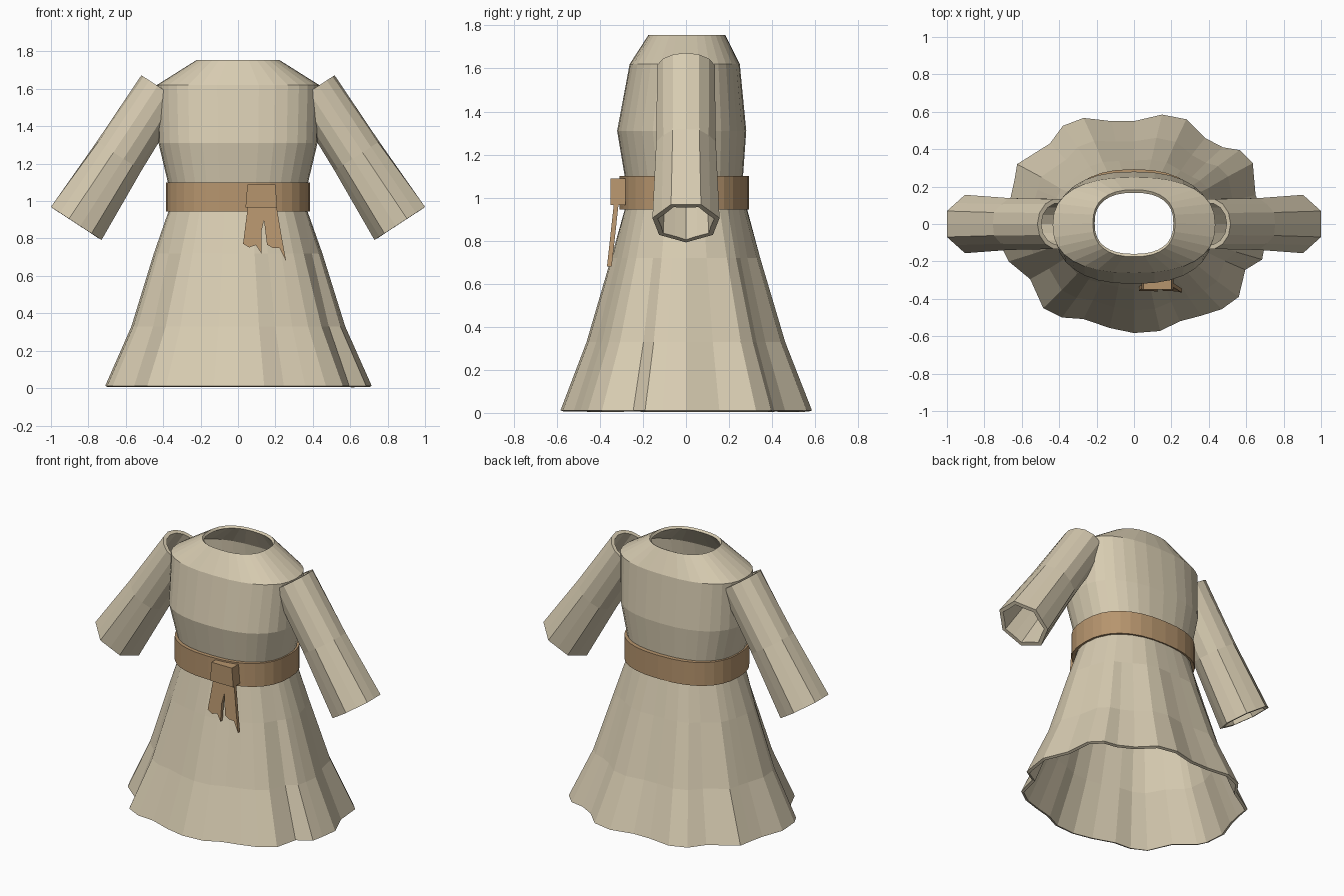
import bpy, bmesh, math
from mathutils import Vector

if "Cube" in bpy.data.objects:
    bpy.data.objects.remove(bpy.data.objects["Cube"])


def material(name, rgb):
    m = bpy.data.materials.new(name)
    m.diffuse_color = (*rgb, 1)
    m.use_nodes = True
    m.node_tree.nodes["Principled BSDF"].inputs["Base Color"].default_value = m.diffuse_color
    return m


CLOTH = material("linen cloth", (0.68, 0.60, 0.44))
SASH = material("tan sash", (0.47, 0.30, 0.155))


def finish(bm, name, mat):
    me = bpy.data.meshes.new(name)
    bm.to_mesh(me)
    bm.free()
    me.materials.append(mat)
    ob = bpy.data.objects.new(name, me)
    bpy.context.collection.objects.link(ob)
    return ob


def loft(name, rings, mat, thickness):
    """Join closed rings into an open tube with wall thickness going inward."""
    bm = bmesh.new()
    loops = [[bm.verts.new(p) for p in r] for r in rings]
    for lo, hi in zip(loops, loops[1:]):
        n = len(lo)
        for i in range(n):
            j = (i + 1) % n
            bm.faces.new((lo[i], lo[j], hi[j], hi[i]))
    ob = finish(bm, name, mat)
    s = ob.modifiers.new("wall", 'SOLIDIFY')
    s.thickness = thickness
    s.offset = -1
    return ob


def oval(z, rx, y0, y1, power=2.4, n=32):
    """Horizontal rounded oval between depths y0 and y1."""
    pts = []
    for i in range(n):
        t = 2 * math.pi * i / n
        c, s = math.cos(t), math.sin(t)
        x = math.copysign(abs(c) ** (2 / power), c) * rx
        y = math.copysign(abs(s) ** (2 / power), s) * (y1 - y0) / 2
        pts.append((x, y + (y0 + y1) / 2, z))
    return pts


# Bodice, from under the belt to the neck opening
loft("bodice", [
    oval(1.00, 0.36, -0.28, 0.265),
    oval(1.10, 0.375, -0.285, 0.265),
    oval(1.31, 0.425, -0.32, 0.28),
    oval(1.62, 0.435, -0.262, 0.25),
    oval(1.755, 0.22, -0.175, 0.183),
], CLOTH, 0.018)

# Skirt: wavy hem outline, with the folds fading out toward the waist
HEM = [(.715, 0), (.65, .155), (.635, .325), (.565, .395), (.475, .41),
       (.38, .46), (.28, .56), (.15, .585), (0, .55), (-.12, .55),
       (-.27, .567), (-.38, .525), (-.45, .43), (-.625, .32), (-.64, .23),
       (-.66, .14), (-.71, 0), (-.70, -.14), (-.67, -.2), (-.555, -.295),
       (-.485, -.45), (-.385, -.50), (-.27, -.508), (-.13, -.556),
       (0, -.583), (.14, -.572), (.245, -.52), (.36, -.49), (.47, -.455),
       (.56, -.39), (.595, -.245), (.685, -.19), (.70, -.11)]


def skirt_ring(z, rx, ry, fold, power):
    pts = []
    for hx, hy in HEM:
        ux, uy = hx / 0.71, hy / 0.58
        r = math.hypot(ux, uy)
        c, s = ux / r, uy / r
        base = (abs(c) ** power + abs(s) ** power) ** (-1 / power)
        k = base + fold * (r - base)
        pts.append((rx * c * k, ry * s * k, z))
    return pts


loft("skirt", [
    skirt_ring(0.012, 0.71, 0.58, 1.0, 2.0),
    skirt_ring(0.33, 0.57, 0.46, 0.75, 2.0),
    skirt_ring(0.72, 0.45, 0.347, 0.4, 2.1),
    skirt_ring(0.95, 0.37, 0.283, 0.0, 2.3),
    skirt_ring(1.02, 0.36, 0.275, 0.0, 2.3),
], CLOTH, 0.018)

# Belt
loft("belt", [oval(z, 0.385, -0.31, 0.293) for z in (0.945, 1.10)], SASH, 0.03)

# Sleeves: round at the shoulder, seven-sided at the cuff
start, end = Vector((0.405, 0, 1.60)), Vector((0.872, 0, 0.885))
axis = (end - start).normalized()
up = Vector((-axis.z, 0, axis.x))
side = axis.cross(up)


def sleeve_ring(t, a, b, facet):
    c = start.lerp(end, t)
    ring = []
    for k in range(14):
        th = math.pi * k / 7
        r = 1 if k % 2 else 1 - facet * (1 - math.cos(math.pi / 7))
        ring.append(c + up * (a * r * math.cos(th)) + side * (b * r * math.sin(th)))
    return ring


sleeves = loft("sleeves", [
    sleeve_ring(0, 0.133, 0.137, 0),
    sleeve_ring(0.5, 0.146, 0.142, 0.5),
    sleeve_ring(1, 0.17, 0.16, 1),
], CLOTH, 0.025)
sleeves.modifiers.new("left_right", 'MIRROR')


def prism(name, outline, y, depth, lean=0):
    """Extrude an x-z outline backward; lean pushes lower points forward."""
    bm = bmesh.new()
    top = max(z for _, z in outline)
    vs = [bm.verts.new((x, y - lean * (top - z), z)) for x, z in outline]
    f = bm.faces.new(vs)
    ex = bmesh.ops.extrude_face_region(bm, geom=[f])
    moved = [v for v in ex["geom"] if isinstance(v, bmesh.types.BMVert)]
    bmesh.ops.translate(bm, verts=moved, vec=(0, depth, 0))
    bmesh.ops.recalc_face_normals(bm, faces=bm.faces[:])
    return finish(bm, name, SASH)


# Knot and the two ragged sash ends
prism("sash_knot", [(.05, 1.09), (.20, 1.09), (.21, .965), (.04, .965)], -0.35, 0.07)
prism("sash_end_left", [(.055, .99), (.135, .99), (.139, .90), (.125, .835),
                        (.125, .72), (.096, .765), (.06, .752), (.027, .772)],
      -0.333, 0.022, 0.11)
prism("sash_end_right", [(.135, .99), (.203, .99), (.235, .80), (.257, .68),
                         (.222, .748), (.185, .75), (.155, .767), (.139, .90)],
      -0.333, 0.022, 0.11)
